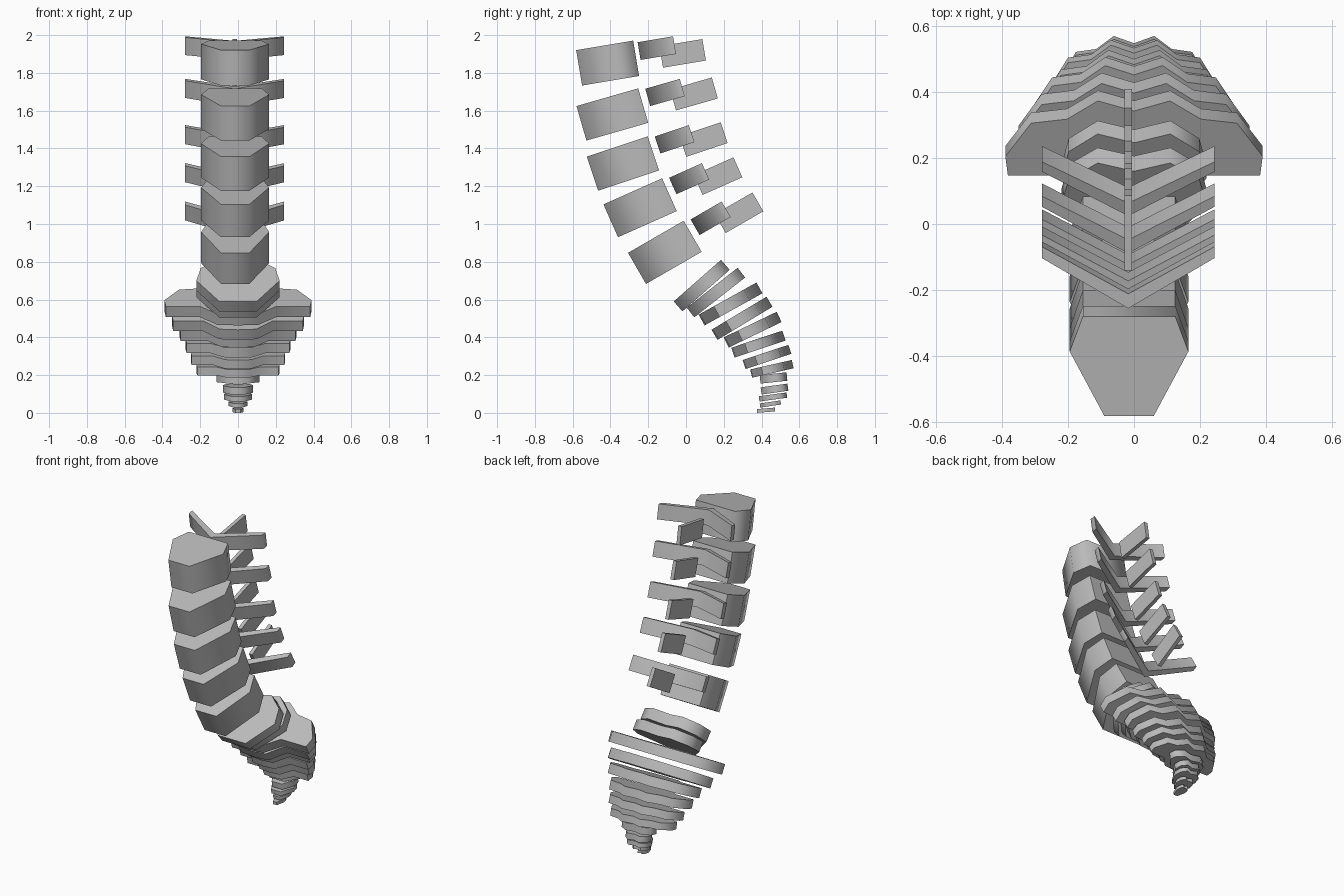
import bpy, bmesh, math
from mathutils import Vector

cube = bpy.data.objects.get("Cube")
if cube:
    bpy.data.objects.remove(cube)

bone = bpy.data.materials.new("bone_grey")
bone.use_nodes = True
GREY = (0.5, 0.5, 0.5, 1)
bone.diffuse_color = GREY
bone.node_tree.nodes["Principled BSDF"].inputs["Base Color"].default_value = GREY


def mirrored(half):
    """Close a half outline (front centre to back centre) across x = 0."""
    return half + [(-x, y) for x, y in reversed(half) if x > 0]


def prism(name, outline, center, tilt, height, x=0):
    """Extrude a plan outline, then pitch it about x and place it in the side plane."""
    along = Vector((0, math.cos(tilt), math.sin(tilt)))
    up = Vector((0, -math.sin(tilt), math.cos(tilt)))
    origin = Vector((x, *center))
    bm = bmesh.new()
    base = [bm.verts.new(origin + Vector((px, 0, 0)) + along * py - up * height / 2)
            for px, py in outline]
    face = bm.faces.new(base)
    top = bmesh.ops.extrude_face_region(bm, geom=[face])["geom"]
    bmesh.ops.translate(bm, vec=up * height,
                        verts=[v for v in top if isinstance(v, bmesh.types.BMVert)])
    bmesh.ops.recalc_face_normals(bm, faces=bm.faces)
    mesh = bpy.data.meshes.new(name)
    bm.to_mesh(mesh)
    bm.free()
    mesh.materials.append(bone)
    obj = bpy.data.objects.new(name, mesh)
    bpy.context.collection.objects.link(obj)
    bpy.ops.object.select_all(action="DESELECT")
    obj.select_set(True)
    bpy.context.view_layer.objects.active = obj
    bpy.ops.object.shade_smooth_by_angle(angle=math.radians(70))


# Lumbar vertebrae: (centre y, z), pitch in degrees, length factor
body = mirrored([(0.075, -0.17), (0.18, 0.05), (0.14, 0.17)])
wings = mirrored([(0, -0.095), (0.262, 0.06), (0.262, 0.095), (0, -0.05)])
spine = mirrored([(0.012, -0.115), (0.012, 0.115)])
LUMBAR = [((-0.415, 1.852), 9.5, 0.9), ((-0.39, 1.58), 16, 1),
          ((-0.334, 1.32), 18.5, 1), ((-0.243, 1.086), 24, 1),
          ((-0.112, 0.85), 30, 1)]
for i, (center, degrees, factor) in enumerate(LUMBAR, 1):
    tilt = math.radians(degrees)

    def offset(a, u):
        a *= factor
        return (center[0] + a * math.cos(tilt) - u * math.sin(tilt),
                center[1] + a * math.sin(tilt) + u * math.cos(tilt))

    scaled = [(x, y * factor) for x, y in body]
    prism(f"vertebra_body_{i}", scaled, center, tilt, 0.19, -0.015)
    prism(f"transverse_wings_{i}", wings, offset(0.3, 0.035), tilt, 0.095, -0.0175)
    prism(f"spinous_blade_{i}", spine, offset(0.445, -0.015), tilt, 0.115, -0.0175)

# Plan shapes as (fraction of half width, fraction of length)
plain = [(0, 0), (0.45, 0), (1, 0.5), (0.9, 0.8), (0.5, 1), (0, 0.9)]
winged = [(0, 0), (0.28, 0.02), (0.52, 0.26), (0.98, 0.26), (1, 0.45),
          (0.8, 0.78), (0.52, 0.82), (0.28, 1), (0, 0.9)]


def slab(name, shape, front, back, thickness, width):
    """Slab whose top runs from the front point to the back point."""
    a, b = Vector(front), Vector(back)
    run = b - a
    tilt = math.atan2(run.y, run.x)
    down = Vector((math.sin(tilt), -math.cos(tilt))) * thickness / 2
    outline = mirrored([(x * width, (t - 0.5) * run.length) for x, t in shape])
    prism(name, outline, (a + b) / 2 + down, tilt, thickness)


# Sacrum: top front, top back, thickness, half width
SACRUM = [((-0.065, 0.59), (0.185, 0.81), 0.07, 0.22),
          ((0.004, 0.557), (0.273, 0.768), 0.065, 0.22),
          ((0.067, 0.52), (0.373, 0.69), 0.065, 0.39),
          ((0.135, 0.44), (0.426, 0.615), 0.062, 0.35),
          ((0.2, 0.4), (0.48, 0.535), 0.06, 0.31),
          ((0.24, 0.345), (0.51, 0.435), 0.055, 0.277),
          ((0.3, 0.28), (0.542, 0.36), 0.05, 0.25),
          ((0.34, 0.23), (0.56, 0.28), 0.045, 0.22)]
for i, row in enumerate(SACRUM):
    slab(f"sacrum_slab_{i + 1}", plain if i < 2 else winged, *row)

# Tailbone
TAIL = [((0.39, 0.2), (0.532, 0.215), 0.045, 0.115),
        ((0.395, 0.135), (0.537, 0.155), 0.038, 0.08),
        ((0.385, 0.088), (0.532, 0.108), 0.028, 0.075),
        ((0.39, 0.05), (0.5, 0.066), 0.022, 0.05),
        ((0.375, 0.02), (0.47, 0.028), 0.02, 0.03)]
for i, row in enumerate(TAIL, 1):
    slab(f"tailbone_{i}", plain, *row)
